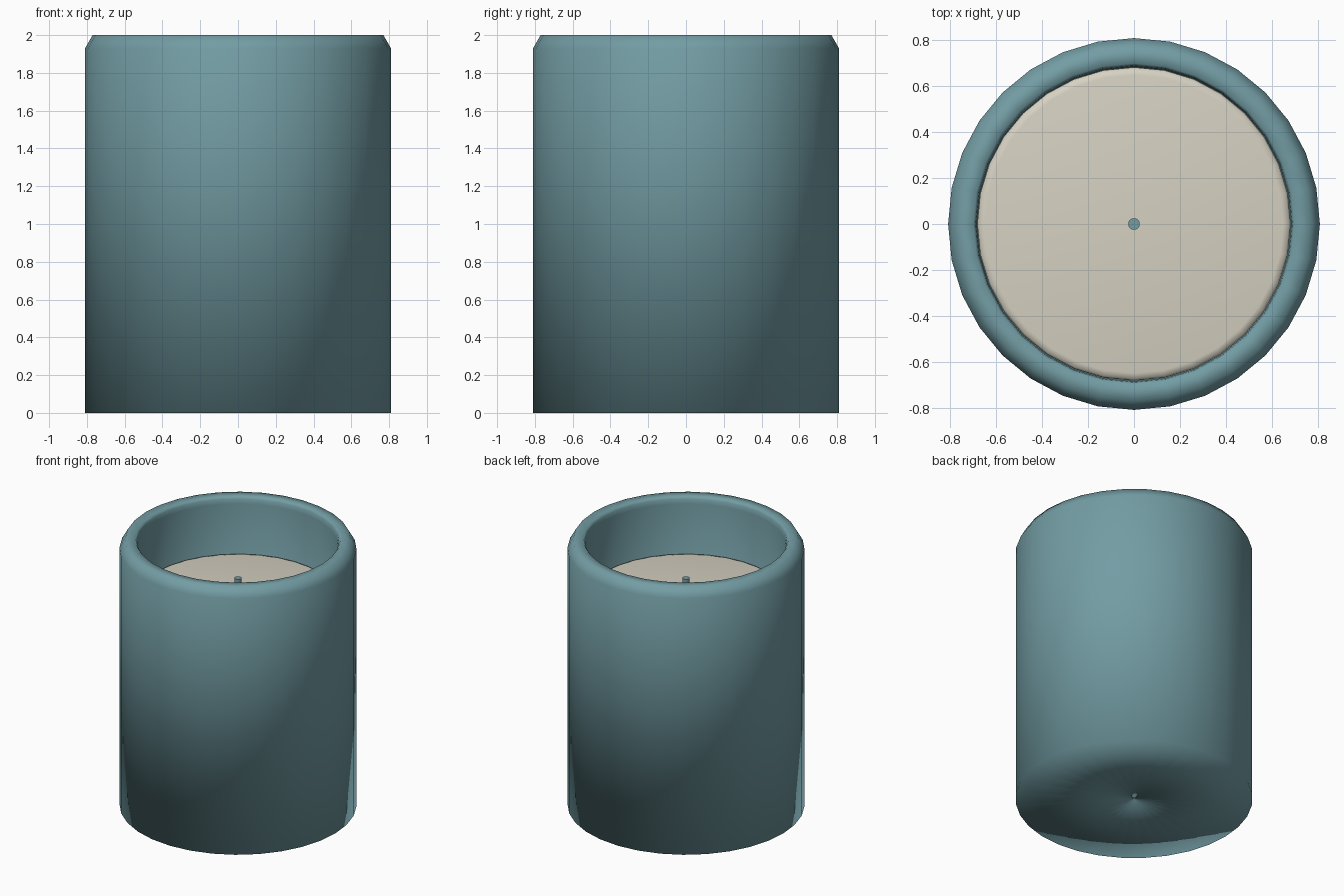
import bpy, bmesh, math

if "Cube" in bpy.data.objects:
    bpy.data.objects.remove(bpy.data.objects["Cube"])


def material(name, rgb):
    m = bpy.data.materials.new(name)
    m.diffuse_color = (*rgb, 1.0)
    m.use_nodes = True
    m.node_tree.nodes["Principled BSDF"].inputs["Base Color"].default_value = m.diffuse_color
    return m


def lathe(name, profile, sides, mat):
    """Spin an (r, z) profile around z; r = 0 points become poles."""
    bm = bmesh.new()
    rings = []
    for r, z in profile:
        if r == 0:
            rings.append([bm.verts.new((0, 0, z))] * sides)
        else:
            rings.append([bm.verts.new((r * math.cos(2 * math.pi * i / sides),
                                        r * math.sin(2 * math.pi * i / sides), z))
                          for i in range(sides)])
    for a, b in zip(rings, rings[1:]):
        for i in range(sides):
            j = (i + 1) % sides
            quad = list(dict.fromkeys((a[i], a[j], b[j], b[i])))
            bm.faces.new(quad).smooth = True
    bmesh.ops.recalc_face_normals(bm, faces=bm.faces)
    me = bpy.data.meshes.new(name)
    bm.to_mesh(me)
    bm.free()
    me.materials.append(mat)
    ob = bpy.data.objects.new(name, me)
    bpy.context.collection.objects.link(ob)
    return ob


teal = material("teal_ceramic", (0.171, 0.337, 0.371))
cream = material("cream_wax", (0.672, 0.638, 0.539))

# Cup: smooth all over, chamfered outer rim, small dimple under the base
lathe("cup", [(0, 0.04), (0.012, 0), (0.81, 0), (0.81, 1.93), (0.77, 2.0),
              (0.70, 2.0), (0.69, 1.985), (0.685, 1.95), (0.685, 0.12), (0, 0.12)],
      32, teal)

# Wax fill with a softened edge
lathe("wax", [(0, 0.13), (0.683, 0.13), (0.683, 1.56), (0.675, 1.575),
              (0.65, 1.58), (0, 1.58)], 32, cream)

# Wick
wick = lathe("wick", [(0, 1.5), (0.025, 1.5), (0.025, 1.71), (0, 1.71)], 16, teal)
bpy.context.view_layer.objects.active = wick
wick.select_set(True)
bpy.ops.object.shade_smooth_by_angle(angle=math.radians(40))
